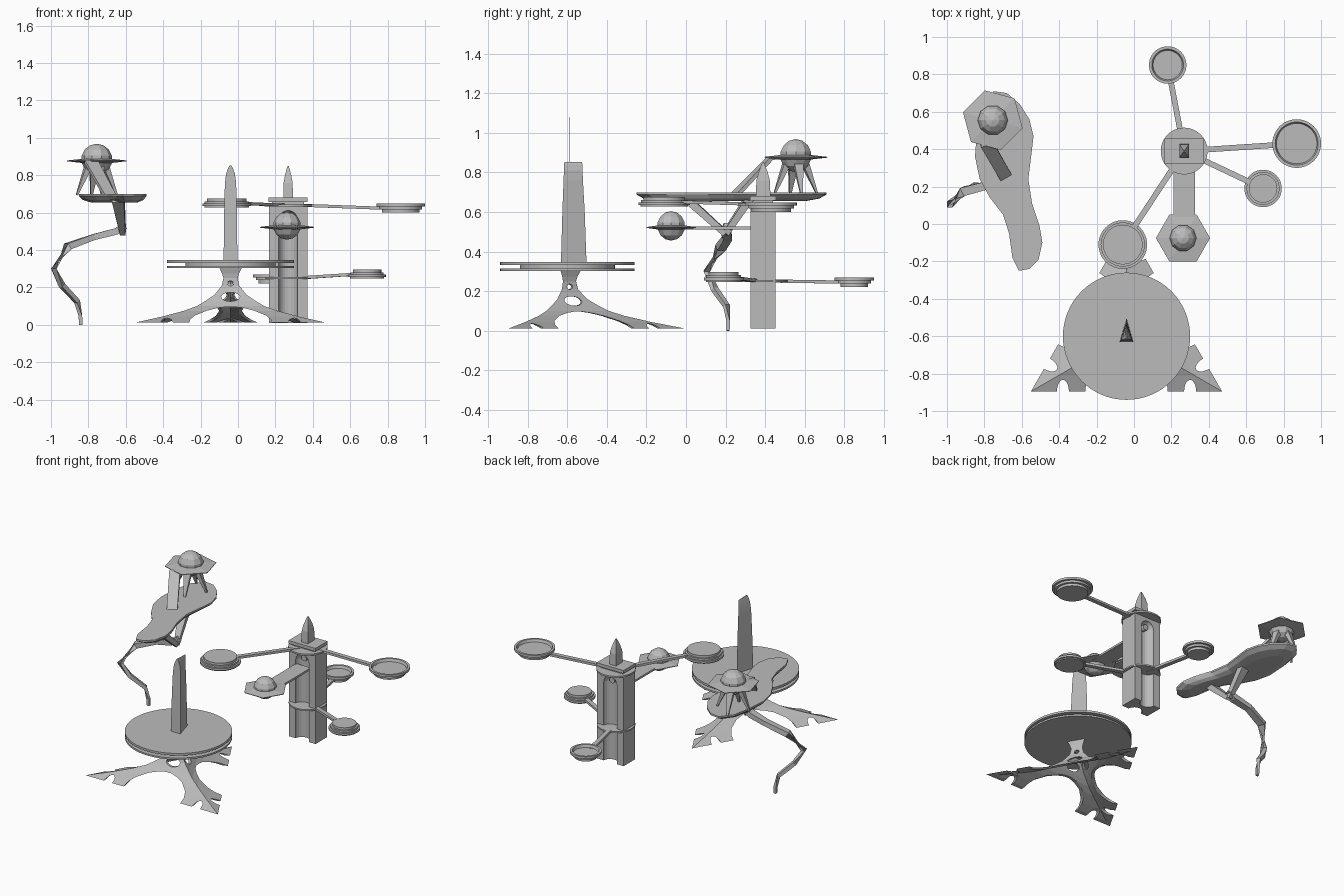
import bpy, bmesh, math
from mathutils import Vector, Matrix

if "Cube" in bpy.data.objects:
    bpy.data.objects.remove(bpy.data.objects["Cube"])

grey = bpy.data.materials.new("plain grey")
grey.diffuse_color = (0.5, 0.5, 0.5, 1)
grey.use_nodes = True
grey.node_tree.nodes["Principled BSDF"].inputs["Base Color"].default_value = grey.diffuse_color


def make(name, verts, faces, mat=grey):
    me = bpy.data.meshes.new(name)
    me.from_pydata([tuple(v) for v in verts], [], faces)
    bm = bmesh.new()
    bm.from_mesh(me)
    bmesh.ops.recalc_face_normals(bm, faces=bm.faces)
    bm.to_mesh(me)
    bm.free()
    me.materials.append(mat)
    ob = bpy.data.objects.new(name, me)
    bpy.context.collection.objects.link(ob)
    return ob


def loft(name, rings):
    """Skin a list of equal-length rings and cap both ends."""
    n = len(rings[0])
    verts = [v for r in rings for v in r]
    faces = [(k * n + i, k * n + (i + 1) % n, (k + 1) * n + (i + 1) % n, (k + 1) * n + i)
             for k in range(len(rings) - 1) for i in range(n)]
    faces += [tuple(range(n)), tuple(range(len(verts) - n, len(verts)))]
    return make(name, verts, faces)


def ring(x, y, z, r, n, turn=0):
    return [(x + r * math.cos(turn + math.tau * i / n), y + r * math.sin(turn + math.tau * i / n), z)
            for i in range(n)]


def lathe(name, x, y, profile, n=48, turn=0):
    return loft(name, [ring(x, y, z, r, n, turn) for r, z in profile])


def box(name, x, y, hx, hy, z0, z1):
    return loft(name, [[(x - hx, y - hy, z), (x + hx, y - hy, z), (x + hx, y + hy, z), (x - hx, y + hy, z)]
                       for z in (z0, z1)])


def beam(name, path, sizes, sides=4):
    """Bar along a path; sizes are (half width, half height) at each point."""
    pts = [Vector(p) for p in path]
    rings = []
    for i, p in enumerate(pts):
        t = (pts[min(i + 1, len(pts) - 1)] - pts[max(i - 1, 0)]).normalized()
        ref = Vector((0, 0, 1)) if abs(t.z) < 0.95 else Vector((0, 1, 0))
        s = t.cross(ref).normalized()
        u = s.cross(t)
        w, h = sizes[i]
        rings.append([p + s * w * a + u * h * b for a, b in ((-1, -1), (1, -1), (1, 1), (-1, 1))])
    return loft(name, rings)


def cut(ob, cutters):
    for c in cutters:
        c.hide_render = True
        m = ob.modifiers.new("cut", 'BOOLEAN')
        m.operation, m.solver, m.object = 'DIFFERENCE', 'EXACT', c
    bpy.context.view_layer.update()
    dg = bpy.context.evaluated_depsgraph_get()
    me = bpy.data.meshes.new_from_object(ob.evaluated_get(dg))
    ob.modifiers.clear()
    ob.data = me
    for c in cutters:
        bpy.data.objects.remove(c)


def ellipse(cx, cz, rx, rz, n=20):
    return [(cx + rx * math.cos(math.tau * i / n), cz + rz * math.sin(math.tau * i / n)) for i in range(n)]


# --- Round table: three-sided arched base -------------------------------
TX, TY = -0.04, -0.60
flare = [(0.295, 0.012), (0.21, 0.045), (0.145, 0.075), (0.105, 0.10), (0.08, 0.125), (0.05, 0.16),
         (0.027, 0.21), (0.022, 0.25), (0.026, 0.275), (0.036, 0.31)]
base = lathe("table_base", TX, TY, [(2 * d, z) for d, z in flare], 3, math.pi / 2)
hollow = [(0.32, -0.02)] + [(d - 0.006, z - 0.010) for d, z in flare[:7]]
cutters = [lathe("hollow_cutter", TX, TY, [(2 * d, z) for d, z in hollow], 3, math.pi / 2)]
arch = [(0.22, -0.03), (0.22, 0.015), (0.215, 0.03), (0.19, 0.05), (0.13, 0.075), (0.07, 0.09), (0.02, 0.097)]
arch = arch + [(-x, z) for x, z in reversed(arch)]
shapes = [(arch, 0, 0.4), (ellipse(0.34, 0.012, 0.032, 0.024), 0.17, 0.36),
          (ellipse(-0.34, 0.012, 0.032, 0.024), 0.17, 0.36),
          (ellipse(0, 0.15, 0.05, 0.024), 0.0, 0.12), (ellipse(0, 0.222, 0.016, 0.014), 0.0, 0.1)]
for k in range(3):
    rot = Matrix.Translation((TX, TY, 0)) @ Matrix.Rotation(math.tau * k / 3, 4, 'Z')
    for pts, y0, y1 in shapes:
        cutters.append(loft("arch_cutter", [[rot @ Vector((x, -y, z)) for x, z in pts] for y in (y0, y1)]))
cut(base, cutters)

# --- Round table: double top and blade ----------------------------------
lathe("table_lower_top", TX, TY, [(0.34, 0.303), (0.34, 0.315)], 64)
lathe("table_core", TX, TY, [(0.24, 0.315), (0.24, 0.332)], 64)
lathe("table_upper_top", TX, TY, [(0.34, 0.332), (0.34, 0.347)], 64)
blade = [(0.345, 0.037, -0.632, -0.503), (0.60, 0.034, -0.625, -0.512), (0.76, 0.030, -0.619, -0.521),
         (0.81, 0.023, -0.617, -0.523), (0.84, 0.012, -0.616, -0.524), (0.853, 0.004, -0.615, -0.525)]
loft("table_blade", [[(TX - w, f, z), (TX + w, f, z), (TX, b, z)] for z, w, f, b in blade])
lathe("table_needle", TX, -0.59, [(0.0012, 0.84), (0.0012, 1.08)], 4)

# --- Column with rounded grooves front and back --------------------------
CX, CY = 0.268, 0.39
column = box("column", CX, CY, 0.103, 0.063, 0.01, 0.64)
cutters = []
for s in (-1, 1):
    prof = [(0.052, -0.02), (0.052, 0.56)] + [
        (0.052 * math.cos(a), 0.56 + 0.052 * math.sin(a)) for a in (0.4, 0.8, 1.2, 1.5)]
    c = lathe("groove_cutter", CX, CY + s * 0.068, prof, 20)
    cutters.append(c)
cut(column, cutters)
for s in (-1, 1):
    loft("column_knob", [[(CX + x, CY + s * y, z) for x, z in ellipse(0, 0.575, 0.02, 0.02)]
                         for y in (0.015, 0.045)])
lathe("column_lower_ring", CX, CY, [(0.122, 0.246), (0.122, 0.256)])
lathe("column_upper_ring", CX, CY, [(0.125, 0.634), (0.125, 0.645)])
box("column_neck", CX, CY, 0.085, 0.05, 0.645, 0.66)
box("column_cap", CX, CY, 0.104, 0.066, 0.658, 0.68)
spire = [(0.68, 0.026, 0.037), (0.76, 0.024, 0.034), (0.80, 0.017, 0.023), (0.83, 0.009, 0.012),
         (0.85, 0.003, 0.004)]
loft("column_spire", [[(CX + a * w, CY + b * h, z) for a, b in ((-1, -1), (1, -1), (1, 1), (-1, 1))]
                      for z, w, h in spire])

# --- Trays on arms: bowls (rim on top) and capped discs -------------------
for x, y, r, z, bowl in ((0.18, 0.85, 0.10, 0.222, True), (0.87, 0.43, 0.13, 0.60, True),
                         (0.69, 0.19, 0.10, 0.247, False), (-0.06, -0.11, 0.13, 0.627, False)):
    if bowl:
        prof = [(r - .03, z), (r - .03, z + .017), (r - .015, z + .017), (r - .015, z + .032), (r, z + .032),
                (r, z + .048), (r - .015, z + .048), (r - .022, z + .03)]
    else:
        prof = [(r - .01, z), (r - .01, z + .008), (r, z + .008), (r, z + .022), (r - .012, z + .022),
                (r - .012, z + .034), (r - .024, z + .034), (r - .024, z + .05)]
    lathe("bowl_tray" if bowl else "capped_tray", x, y, prof)
    az = 0.251 if z < 0.5 else 0.64
    d = (Vector((x, y, 0)) - Vector((CX, CY, 0))).normalized()
    a, b = Vector((CX, CY, az)) + d * 0.06, Vector((x, y, z + 0.024)) - d * (r - 0.03)
    beam("tray_arm", [a, b], [(0.015, 0.008)] * 2)


# --- Pods: ball with a thin six-sided brim --------------------------------
def pod(x, y, z, r, brim, turn):
    prof = [(r * math.cos(math.radians(a)), z + r * math.sin(math.radians(a)))
            for a in (-88, -65, -40, -14, 14, 40, 65, 88)]
    lathe("pod_ball", x, y, prof, 10)
    zb = z - 0.008
    lathe("pod_brim", x, y, [(r * .9, zb - .012), (brim, zb - .002), (brim, zb + .002), (r * .9, zb + .012)],
          6, turn)


pod(0.262, -0.075, 0.53, 0.074, 0.145, 0)
box("pod_arm", 0.268, 0.14, 0.057, 0.20, 0.512, 0.526)
pod(-0.755, 0.555, 0.885, 0.083, 0.165, math.radians(45))

# --- Floating curved deck -------------------------------------------------
outline = [(-.75, .71), (-.68, .70), (-.61, .64), (-.56, .56), (-.537, .47), (-.55, .36), (-.565, .24),
           (-.545, .11), (-.505, -.01), (-.49, -.10), (-.51, -.19), (-.56, -.24), (-.615, -.25), (-.65, -.18),
           (-.668, -.05), (-.70, .05), (-.77, .14), (-.825, .24), (-.85, .36), (-.84, .50), (-.815, .63)]


def deck_ring(k, z):
    """Shrink the outline towards the deck's bent middle line."""
    out = []
    for x, y in outline:
        mx = -0.58 - 0.14 * min(max((y + 0.15) / 0.55, 0), 1)
        out.append((mx + (x - mx) * k, 0.23 + (y - 0.23) * (0.5 + 0.5 * k), z))
    return out


loft("deck", [deck_ring(0.55, 0.655), deck_ring(0.85, 0.668), deck_ring(1, 0.688), deck_ring(1, 0.70)])

# --- Deck pod supports ----------------------------------------------------
for a in (15, 105, 195, 285):
    c, s = math.cos(math.radians(a)), math.sin(math.radians(a))
    beam("pod_leg", [(-.755 + .05 * c, .555 + .05 * s, .84), (-.755 + .11 * c, .555 + .11 * s, .695)],
         [(0.024, 0.016), (0.006, 0.005)])
beam("pod_brace", [(-.685, .25, .69), (-.785, .425, .872), (-.76, .53, .88)],
     [(0.034, 0.010), (0.036, 0.010), (0.036, 0.010)])

# --- Deck leg: forked top and a crooked tapering stem ----------------------
for y in (0.0, 0.32):
    beam("fork_strut", [(-.64, y, .67), (-.615, .2, .49)], [(0.032, 0.02), (0.014, 0.016)])
beam("crooked_stem", [(-.605, .21, .53), (-.65, .205, .50), (-.77, .21, .47), (-.91, .175, .42), (-.985, .105, .30),
                      (-.94, .145, .21), (-.86, .205, .125), (-.843, .213, .05), (-.84, .213, 0)],
     [(0.018, 0.018), (0.026, 0.018), (0.022, 0.016), (0.024, 0.018), (0.014, 0.016), (0.015, 0.013),
      (0.013, 0.012), (0.010, 0.009), (0.009, 0.008)])
